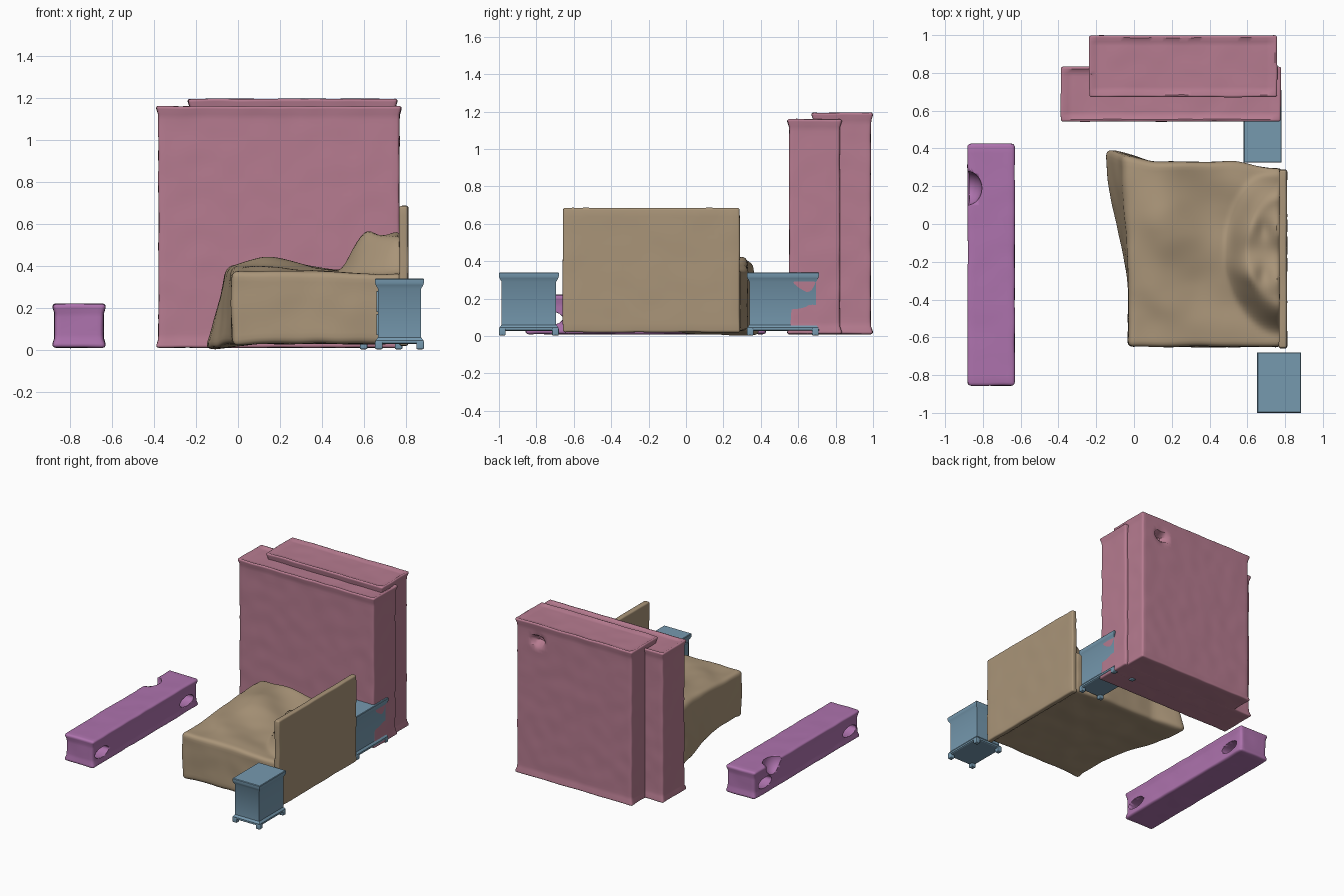
import bpy, bmesh, math
from mathutils import Vector, noise

if "Cube" in bpy.data.objects:
    bpy.data.objects.remove(bpy.data.objects["Cube"])


def material(name, rgb):
    m = bpy.data.materials.new(name)
    m.diffuse_color = (*rgb, 1)
    m.use_nodes = True
    m.node_tree.nodes["Principled BSDF"].inputs["Base Color"].default_value = m.diffuse_color
    return m


PINK = material("rose", (0.47, 0.20, 0.28))
TAN = material("tan", (0.40, 0.30, 0.19))
BLUE = material("blue", (0.18, 0.32, 0.43))
PURPLE = material("purple", (0.42, 0.17, 0.42))


def step(a, b, v):
    t = min(1, max(0, (v - a) / (b - a)))
    return t * t * (3 - 2 * t)


def finish(bm, name, mat, angle=40):
    bmesh.ops.recalc_face_normals(bm, faces=bm.faces)
    me = bpy.data.meshes.new(name)
    bm.to_mesh(me)
    bm.free()
    ob = bpy.data.objects.new(name, me)
    bpy.context.collection.objects.link(ob)
    me.materials.append(mat)
    smooth(ob, angle)
    return ob


def smooth(ob, angle):
    bpy.ops.object.select_all(action='DESELECT')
    ob.select_set(True)
    bpy.context.view_layer.objects.active = ob
    bpy.ops.object.shade_smooth_by_angle(angle=math.radians(angle))


def soft_box(name, lo, hi, cuts, r, mat, warp=None):
    """Box cut into a lattice, edges rounded by r, then shaped by warp."""
    lo, hi = Vector(lo), Vector(hi)
    bm = bmesh.new()
    bmesh.ops.create_cube(bm, size=1)
    for v in bm.verts:
        v.co = Vector([lo[i] + (v.co[i] + 0.5) * (hi[i] - lo[i]) for i in range(3)])
    for i in range(3):
        a, b = lo[i] + r, hi[i] - r
        places = [a + (b - a) * k / cuts[i] for k in range(cuts[i] + 1)]
        places += [lo[i] + r * 0.5, hi[i] - r * 0.5]
        n = Vector((0, 0, 0))
        n[i] = 1
        for p in places:
            bmesh.ops.bisect_plane(bm, geom=bm.verts[:] + bm.edges[:] + bm.faces[:],
                                   dist=1e-6, plane_co=n * p, plane_no=n)
    for v in bm.verts:
        core = Vector([min(hi[i] - r, max(lo[i] + r, v.co[i])) for i in range(3)])
        d = v.co - core
        if d.length > 1e-6:
            v.co = core + d.normalized() * r
        if warp:
            v.co = warp(v.co.copy())
    return finish(bm, name, mat)


def cabinet_warp(lo, hi, pinch, rim, dent=None):
    """Hollow the sides slightly, leave a lip round the top, add a soft wobble."""
    c = (Vector(lo) + Vector(hi)) / 2
    h = (Vector(hi) - Vector(lo)) / 2

    def warp(p):
        top = hi[2] - p.z
        k = pinch * step(0.0, 0.05, top) * step(0.0, 0.05, p.z - lo[2])
        for i in (0, 1):
            s = (p[i] - c[i]) / h[i]
            p[i] -= k * math.copysign(step(0.6, 1, abs(s)), s)
        if top < 0.004:
            edge = min(h.x - abs(p.x - c.x), h.y - abs(p.y - c.y))
            p.z -= rim * step(0.012, 0.035, edge)
        p += noise.noise_vector(p * 9) * 0.003
        if dent and hi[1] - p.y < 0.03:
            d = math.hypot((p.x - dent[0]) / 0.07, (p.z - dent[1]) / 0.05)
            p.y -= 0.06 * (1 - step(0.3, 1, d))
        return p
    return warp


# Wardrobes: a wide one in front, a slightly taller one overlapping behind
for name, lo, hi, dent in (
        ("front_wardrobe", (-0.39, 0.54, 0.01), (0.78, 0.835, 1.16), None),
        ("rear_wardrobe", (-0.24, 0.67, 0.01), (0.76, 1.0, 1.195), (0.57, 1.06))):
    soft_box(name, lo, hi, (44, 14, 44), 0.014, PINK,
             cabinet_warp(lo, hi, 0.012, 0.012, dent))

# Low bench with two side openings and a bite out of its top edge
lo, hi = (-0.885, -0.86, 0.01), (-0.627, 0.43, 0.22)
bench = soft_box("low_bench", lo, hi, (10, 36, 8), 0.022, PURPLE,
                 cabinet_warp(lo, hi, 0.012, 0.0))
for pos, size in (((-0.75, -0.74, 0.095), (0.4, 0.085, 0.04)),
                  ((-0.75, 0.29, 0.095), (0.4, 0.085, 0.04)),
                  ((-0.885, 0.19, 0.22), (0.08, 0.09, 0.10))):
    bm = bmesh.new()
    bmesh.ops.create_uvsphere(bm, u_segments=32, v_segments=20, radius=1)
    for v in bm.verts:
        v.co = Vector([pos[i] + v.co[i] * size[i] for i in range(3)])
    cutter = finish(bm, "bench_cutter", PURPLE)
    cutter.hide_render = True
    mod = bench.modifiers.new("opening", 'BOOLEAN')
    mod.operation, mod.solver, mod.object = 'DIFFERENCE', 'EXACT', cutter
    bpy.ops.object.select_all(action='DESELECT')
    bench.select_set(True)
    bpy.context.view_layer.objects.active = bench
    # keep the opening ahead of the shading modifier, if there is one
    bpy.ops.object.modifier_move_to_index(modifier=mod.name, index=0)
    bpy.ops.object.modifier_apply(modifier=mod.name)
    bpy.data.objects.remove(cutter)


# Bed: mattress and duvet, with a pillow mound and a draped corner at the foot
def duvet_warp(p):
    x, y, z = p
    t = min(1, max(0, (z - 0.03) / 0.345))
    top = t ** 3
    foot = step(0.12, -0.03, x)
    drape = foot * step(-0.4, 0.36, y)
    p.x -= 0.13 * drape * (0.25 + 0.75 * (1 - t) ** 1.3)
    p.y += 0.07 * foot * step(0.2, 0.33, y) * (1 - 0.5 * t)
    p.z -= 0.03 * drape * (1 - t)
    p.z -= 0.015 * foot * step(-0.58, -0.65, y) * (1 - t)
    p.y -= 0.035 * step(0.5, 0.75, x) * step(0.2, 0.33, y)
    # rumpled cover
    p.z += top * 0.055 * math.exp(-((x - 0.15) / 0.17) ** 2) * step(-0.55, 0.0, y)
    p.z += top * 0.012 * math.sin(9 * x + 14 * y) * step(0.0, 0.15, x + 0.03) * step(-0.65, -0.4, y)
    p.z -= top * 0.012 * step(0.2, 0.7, x)
    # pillows leaning on the headboard
    r = math.hypot((x - 0.79) / 0.32, (y + 0.14) / 0.46)
    mound = step(1.0, 0.58, r)
    p.z += top * mound * (0.18 + 0.015 * math.cos((y + 0.03) * 26))
    p.z -= top * mound * 0.035 * math.exp(-((x - 0.69) / 0.04) ** 2 - ((abs(y + 0.15) - 0.12) / 0.06) ** 2)
    return p + noise.noise_vector(p * 7) * 0.006


soft_box("bed_mattress_and_duvet", (-0.03, -0.65, 0.03), (0.785, 0.33, 0.375),
         (44, 50, 14), 0.03, TAN, duvet_warp)
soft_box("headboard", (0.768, -0.658, 0.02), (0.81, 0.288, 0.685), (3, 24, 18), 0.012, TAN,
         lambda p: p + noise.noise_vector(p * 8) * 0.003)


# Nightstands: moulded rectangular profile, corner feet and drawer fronts
def nightstand(prefix, x0, x1, y0, y1):
    profile = [(0.028, 0.008), (0.032, 0.002), (0.045, 0.002), (0.06, 0.014),
               (0.29, 0.014), (0.308, 0.004), (0.318, 0.0), (0.336, 0.0), (0.34, 0.004)]
    bm = bmesh.new()
    rings = []
    for z, i in profile:
        rings.append([bm.verts.new(c) for c in ((x0 + i, y0 + i, z), (x1 - i, y0 + i, z),
                                                (x1 - i, y1 - i, z), (x0 + i, y1 - i, z))])
    for a, b in zip(rings, rings[1:]):
        for k in range(4):
            bm.faces.new((a[k], a[(k + 1) % 4], b[(k + 1) % 4], b[k]))
    bm.faces.new(rings[0])
    bm.faces.new(rings[-1])
    finish(bm, prefix + "_body", BLUE, 30)
    f = 0.036
    for n, (fx, fy) in enumerate([(x, y) for x in (x0, x1 - f) for y in (y0, y1 - f)]):
        soft_box(f"{prefix}_foot_{n + 1}", (fx, fy, 0.003), (fx + f, fy + f, 0.042),
                 (1, 1, 1), 0.006, BLUE)
    for n, z in enumerate((0.07, 0.18)):
        soft_box(f"{prefix}_drawer_{n + 1}", (x0 + 0.006, y0 + 0.03, z),
                 (x0 + 0.03, y1 - 0.03, z + 0.1), (1, 1, 1), 0.004, BLUE)


nightstand("near_nightstand", 0.652, 0.885, -1.0, -0.68)
nightstand("far_nightstand", 0.58, 0.782, 0.325, 0.71)
